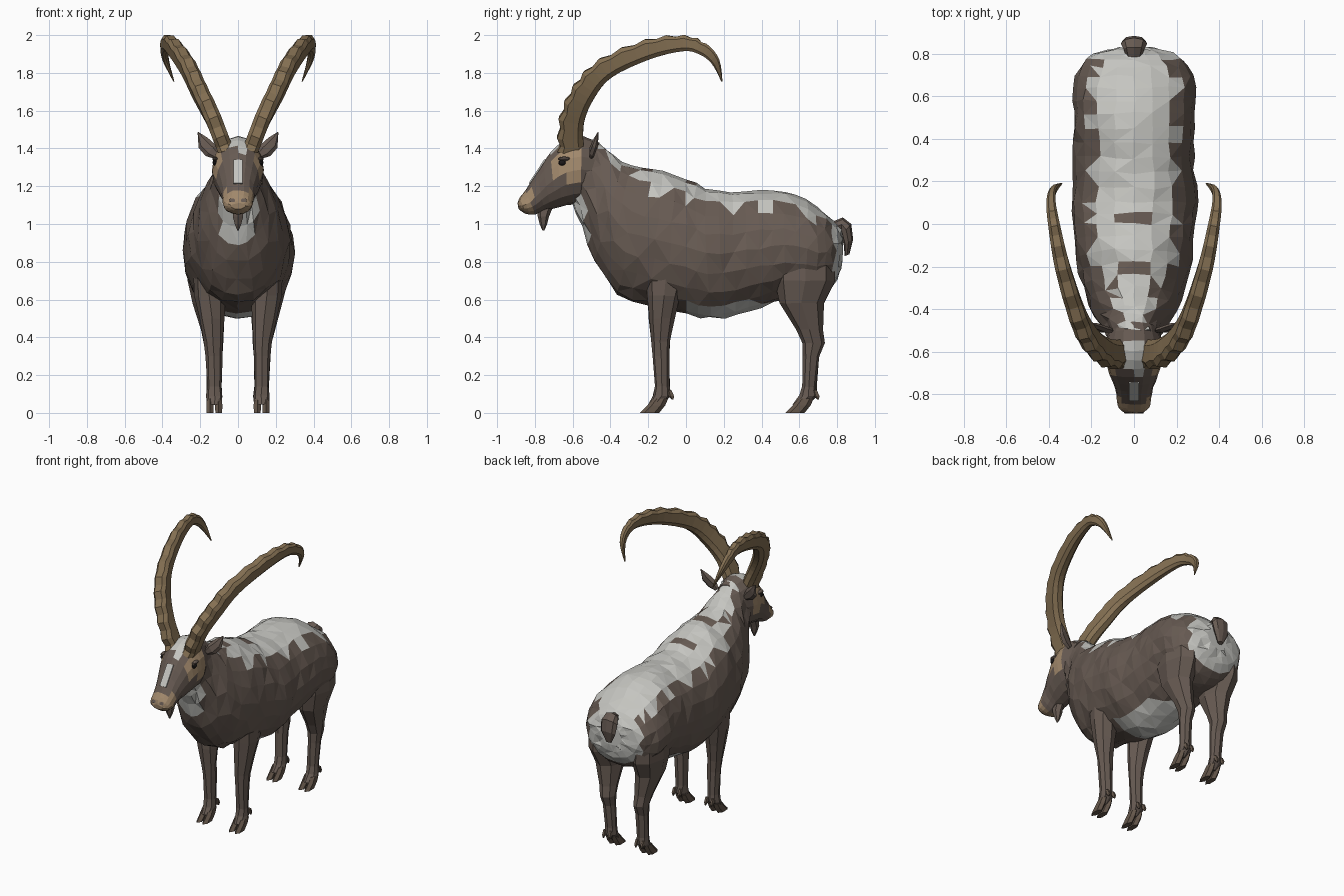
import bpy, bmesh, math, random
from mathutils import Vector

random.seed(4)
if "Cube" in bpy.data.objects:
    bpy.data.objects.remove(bpy.data.objects["Cube"])


def material(name, r, g, b):
    m = bpy.data.materials.new(name)
    m.use_nodes = True
    m.diffuse_color = (r, g, b, 1)
    m.node_tree.nodes["Principled BSDF"].inputs["Base Color"].default_value = (r, g, b, 1)
    return m


BROWN = material("brown coat", .135, .103, .085)
WHITE = material("pale coat", .56, .56, .53)
TAN = material("tan face", .36, .25, .15)
HORN = material("horn", .23, .16, .085)
HOOF = material("hoof", .13, .095, .07)
BLACK = material("eye black", .012, .01, .01)


def smooth_path(pts, steps):
    """Catmull-Rom interpolation of tuples of any length."""
    out = []
    for i in range(len(pts) - 1):
        p = [Vector(pts[max(0, min(len(pts) - 1, i + k))]) for k in (-1, 0, 1, 2)]
        for s in range(steps):
            t = s / steps
            out.append(p[1] + (p[2] - p[0]) * (t / 2)
                       + (2 * p[0] - 5 * p[1] + 4 * p[2] - p[3]) * (t * t / 2)
                       + (3 * p[1] - p[0] - 3 * p[2] + p[3]) * (t ** 3 / 2))
    return out + [Vector(pts[-1])]


def ring(a, b, w, n):
    """Ellipse through a and b, with half width w along x."""
    a, b = Vector(a), Vector(b)
    c, h = (a + b) / 2, (a - b) / 2
    return [c + h * math.cos(u) + Vector((w * math.sin(u), 0, 0))
            for u in (2 * math.pi * k / n for k in range(n))]


def loft(name, rings, mats, paint=None, jitter=0, facets=False):
    """Skin a row of rings, optionally split into alternating triangles."""
    bm = bmesh.new()
    rows = [[bm.verts.new(p + Vector([random.uniform(-jitter, jitter) for _ in p]))
             for p in r] for r in rings]
    n = len(rows[0])
    for i in range(len(rows) - 1):
        for j in range(n):
            a, b = rows[i][j], rows[i][(j + 1) % n]
            c, d = rows[i + 1][(j + 1) % n], rows[i + 1][j]
            if not facets:
                bm.faces.new((a, b, c, d))
            elif (i + j) % 2:
                bm.faces.new((a, b, c))
                bm.faces.new((a, c, d))
            else:
                bm.faces.new((a, b, d))
                bm.faces.new((b, c, d))
    bm.faces.new(rows[0])
    bm.faces.new(rows[-1])
    bmesh.ops.recalc_face_normals(bm, faces=bm.faces)
    bm.normal_update()
    if paint:
        for f in bm.faces:
            f.material_index = paint(f.calc_center_median(), f.normal)
    me = bpy.data.meshes.new(name)
    bm.to_mesh(me)
    bm.free()
    for m in mats:
        me.materials.append(m)
    ob = bpy.data.objects.new(name, me)
    bpy.context.collection.objects.link(ob)
    return ob


def profile_loft(name, sections, mats, n, steps=2, **kw):
    """Sections are (top y, top z, bottom y, bottom z, half width)."""
    rows = smooth_path(sections, steps)
    return loft(name, [ring((0, s[0], s[1]), (0, s[2], s[3]), s[4], n) for s in rows], mats, **kw)


# Neck and torso
def coat(c, nrm):
    x = abs(c.x)
    wave = math.sin(c.y * 31)
    saddle = c.z > .9 and x < (.185 + .03 * wave if c.y > -.27 else .075 + .025 * wave)
    patch = x < .09 and (abs(c.y + .2) < .022 or abs(c.y - .03) < .015)
    rump = c.y > .765 and c.z > .64 and x < .2
    belly = nrm.z < -.3 and -.01 < c.y < .48 and c.z < .585
    return int((saddle and not patch) or rump or belly)


profile_loft("body", [
    (-.49, 1.45, -.60, 1.12, .115), (-.42, 1.40, -.55, .98, .14),
    (-.34, 1.33, -.48, .80, .195), (-.24, 1.295, -.36, .62, .24),
    (-.12, 1.28, -.20, .57, .27), (0, 1.24, 0, .52, .29),
    (.10, 1.19, .13, .50, .297), (.24, 1.175, .27, .52, .285),
    (.38, 1.18, .40, .56, .28), (.52, 1.175, .52, .60, .285),
    (.64, 1.13, .64, .60, .285), (.74, 1.06, .74, .63, .255),
    (.80, 1.0, .80, .71, .19), (.825, .95, .825, .80, .08)],
    [BROWN, WHITE], 20, paint=coat, jitter=.008, facets=True)


# Head with pale forehead, tan cheeks and muzzle
def face_colour(c, nrm):
    if c.y < -.81 and c.z < 1.17:
        return 2
    if abs(c.x) > .075 and -.715 < c.y < -.545 and 1.24 < c.z < 1.41:
        return 2
    return int(abs(c.x) < .05 and -.70 < c.y < -.55 and c.z > 1.38)


profile_loft("head", [
    (-.46, 1.43, -.52, 1.14, .11), (-.55, 1.465, -.56, 1.11, .135),
    (-.64, 1.445, -.63, 1.10, .135), (-.72, 1.375, -.69, 1.085, .115),
    (-.79, 1.27, -.75, 1.07, .09), (-.85, 1.18, -.80, 1.05, .08),
    (-.88, 1.14, -.85, 1.055, .072), (-.89, 1.11, -.885, 1.08, .04)],
    [BROWN, WHITE, TAN], 16, paint=face_colour, jitter=.002)

# Pale stripe lying along the nose
start, end = Vector((0, -.747, 1.34)), Vector((0, -.829, 1.215))
out = Vector((0, -.83, .55)) * .004
across = Vector((.024, 0, 0))
loft("nose_stripe", [[p - across - out, p + across - out, p + across + out, p - across + out]
                     for p in (start, end)], [WHITE])

# Beard and tail
loft("beard", [ring((0, y0, z), (0, y1, z), w, 6) for z, y0, y1, w in (
    (1.10, -.79, -.70, .03), (1.04, -.785, -.725, .032),
    (1.0, -.775, -.735, .02), (.965, -.76, -.75, .004))], [BROWN])
profile_loft("tail", [
    (.77, 1.01, .79, .95, .035), (.83, 1.035, .82, .96, .05),
    (.875, 1.0, .82, .94, .062), (.885, .92, .835, .89, .055),
    (.865, .84, .84, .83, .02)], [BROWN], 8, steps=1)
# Nostrils and mouth
for s in (-1, 1):
    loft("nostril", [ring((s * x, -.884, 1.135), (s * x, -.892, 1.115), .007, 5)
                     for x in (.022, .04)], [BROWN])


def limb(name, side, sections):
    """Sections are (z, front y, back y, x, half width)."""
    loft(name, [ring((side * x, y0, z), (side * x, y1, z), w, 8)
                for z, y0, y1, x, w in sections], [BROWN], jitter=.003)


def foot(name, side, y):
    """Two pointed toes and two dewclaws around an ankle at depth y."""
    for k in (-1, 1):
        x = side * .125 + k * .023
        loft(name + "_toe", [ring((x, y + a, z), (x, y + b, z), w, 6) for z, a, b, w in (
            (.075, -.045, .035, .019), (.04, -.075, .02, .022), (0, -.115, -.012, .021))], [HOOF])
        loft(name + "_dewclaw", [ring((x, y + a, z), (x, y + b, z), w, 5) for z, a, b, w in (
            (.12, .03, .055, .012), (.09, .035, .07, .012), (.07, .055, .065, .004))], [HOOF])


HORN_PATH = [  # x, y, z, half depth, half width
    (.065, -.61, 1.39, .068, .042), (.13, -.605, 1.55, .066, .043),
    (.205, -.54, 1.70, .064, .043), (.265, -.425, 1.825, .058, .041),
    (.335, -.20, 1.925, .053, .036), (.375, -.01, 1.957, .042, .028),
    (.39, .09, 1.925, .033, .022), (.38, .155, 1.86, .022, .015), (.34, .19, 1.755, .003, .003)]

for side, label in ((1, "left"), (-1, "right")):
    # Legs
    limb(label + "_front_leg", side, [
        (.80, -.22, .02, .17, .07), (.62, -.205, -.03, .15, .082), (.5, -.195, -.06, .14, .066),
        (.38, -.185, -.083, .13, .05), (.3, -.177, -.087, .126, .044),
        (.14, -.165, -.087, .125, .039), (.09, -.175, -.08, .125, .043), (.045, -.2, -.125, .125, .038)])
    limb(label + "_rear_leg", side, [
        (.88, .47, .79, .17, .09), (.7, .47, .79, .165, .1), (.58, .495, .73, .152, .085),
        (.44, .585, .725, .135, .06), (.37, .615, .735, .13, .05), (.3, .62, .705, .127, .043),
        (.14, .615, .69, .125, .039), (.09, .6, .695, .125, .043), (.045, .565, .645, .125, .038)])
    foot(label + "_front_foot", side, -.13)
    foot(label + "_rear_foot", side, .64)

    # Ridged horn, with bumps on the outside of the bend
    path = smooth_path(HORN_PATH, 4)
    rings = []
    for i, p in enumerate(path):
        c = Vector(p[:3])
        t = (Vector(path[min(i + 1, len(path) - 1)][:3]) - Vector(path[max(i - 1, 0)][:3])).normalized()
        outer = Vector((0, -t.z, t.y))
        outer = (outer - t * outer.dot(t)).normalized()
        wide = t.cross(outer)
        bump = .8 if i % 2 and i < 24 else 1.05
        shape = [(bump, .55), (.6 * bump, 1), (-.6, .9), (-1, .4),
                 (-1, -.4), (-.6, -.9), (.6 * bump, -1), (bump, -.55)]
        row = [c + outer * (u * p[3]) + wide * (v * p[4]) for u, v in shape]
        rings.append([Vector((side * q.x, q.y, q.z)) for q in row])
    loft(label + "_horn", rings, [HORN])

    # Leaf-shaped ear
    ear = [(.11, -.5, 1.36, .02, .012), (.145, -.495, 1.39, .04, .018),
           (.185, -.48, 1.43, .036, .016), (.212, -.465, 1.485, .003, .003)]
    along, flat = Vector((-side * .65, 0, .75)), Vector((0, 1, 0))
    loft(label + "_ear", [[Vector((side * x, y, z)) + along * (a * math.cos(u)) + flat * (b * math.sin(u))
                           for u in (k * math.pi / 3 for k in range(6))]
                          for x, y, z, a, b in ear], [BROWN])

    # Eye under a brown brow
    for part, mat, y, z, r in (("eye", BLACK, -.655, 1.325, (.014, .022, .016)),
                               ("brow", BROWN, -.645, 1.345, (.016, .034, .012))):
        bpy.ops.mesh.primitive_uv_sphere_add(segments=8, ring_count=5, radius=1,
                                             location=(side * .121, y, z))
        ob = bpy.context.object
        ob.name = label + "_" + part
        ob.scale = r
        ob.data.materials.append(mat)
